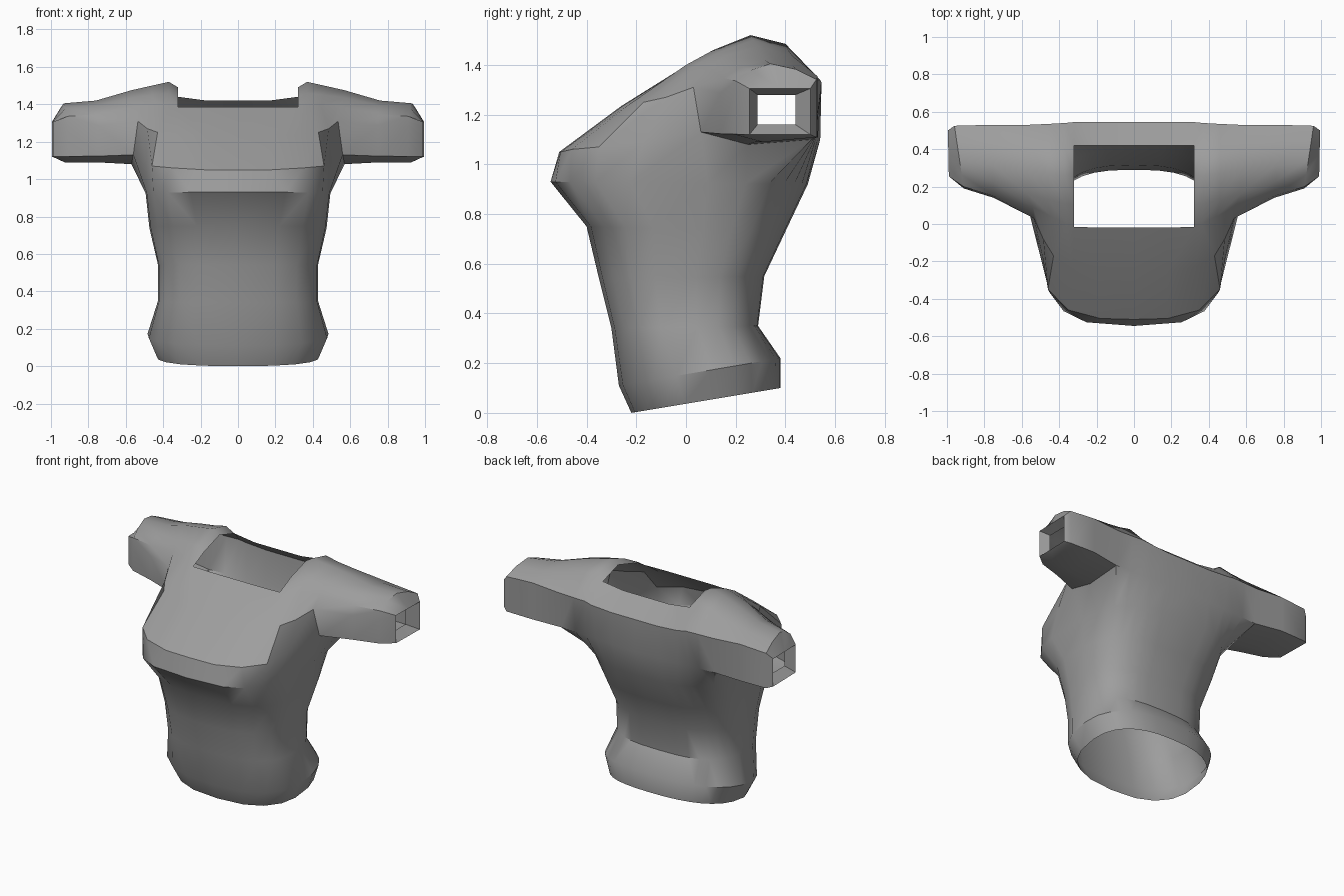
import bpy, bmesh
from math import radians, sin, cos, copysign

if "Cube" in bpy.data.objects:
    bpy.data.objects.remove(bpy.data.objects["Cube"])

bm = bmesh.new()


def ring(points):
    return [bm.verts.new(p) for p in points]


def bridge(a, b, closed=False):
    n = len(a)
    for i in range(n if closed else n - 1):
        j = (i + 1) % n
        bm.faces.new((a[i], a[j], b[j], b[i]))


# Torso: half loops from front centre to back centre, tilted front to back
ANGLES = [0, 20, 40, 60, 78, 95, 110, 124, 136, 147, 158, 169, 180]


def torso_ring(yf, zf, yb, zb, half_width, power):
    pts = []
    for a in ANGLES:
        c, s = cos(radians(a)), sin(radians(a))
        t = (1 - copysign(abs(c) ** power, c)) / 2
        x = half_width * s ** power if 0 < a < 180 else 0
        pts.append((x, yf + (yb - yf) * t, zf + (zb - zf) * t))
    return ring(pts)


torso = [torso_ring(*r) for r in (
    (-.22, 0, .38, .10, .435, .8),
    (-.27, .11, .38, .22, .485, .8),
    (-.30, .34, .29, .35, .43, .72),
    (-.35, .54, .315, .55, .43, .72),
    (-.40, .75, .40, .73, .475, .72),
    (-.545, .93, .49, .92, .495, .62))]

# Chest loop at armpit height
COLS = [0, .17, .32, .37, .46, .57]
front = [(0, -.51, 1.05), (.18, -.505, 1.05), (.35, -.46, 1.06),
         (.46, -.35, 1.07), (.49, -.17, 1.09), (.56, .06, 1.13)]
back = [(x, .54 - .06 * x, 1.10) for x in (.57, .46, .38, .30, .17, 0)]
chest = ring(front + [(.57, .25, 1.08)] + back)
torso.append(chest)
for lower, upper in zip(torso, torso[1:]):
    bridge(lower, upper)


# Yoke: rows running from the chest over the shoulder to the back
def row(xs, ys, zs):
    return ring(zip(xs, ys, zs))


upper_chest = row([0, .18, .33, .43, .485, .535],
                  [-.26, -.255, -.23, -.17, -.08, .03],
                  [1.235, 1.235, 1.24, 1.25, 1.27, 1.31])
neck_front = row([0, .17, .32, .36, .44, .54],
                 [-.02, -.02, -.015, 0, .04, .09],
                 [1.385, 1.385, 1.385, 1.40, 1.40, 1.39])
shoulder_front = row(COLS[2:], [.10, .11, .13, .16], [1.44, 1.46, 1.45, 1.435])
shoulder_top = row(COLS[2:], [.26, .26, .27, .29], [1.49, 1.52, 1.50, 1.475])
neck_back = row(COLS, [.42, .42, .42, .40, .41, .43],
                [1.42, 1.42, 1.44, 1.485, 1.46, 1.435])
upper_back = row(COLS, [.545, .545, .545, .54, .535, .53],
                 [1.32, 1.32, 1.33, 1.34, 1.34, 1.34])
bridge(chest[:6], upper_chest)
bridge(upper_chest, neck_front)
bridge(neck_front[2:], shoulder_front)
bridge(shoulder_front, shoulder_top)
bridge(shoulder_top, neck_back[2:])
bridge(neck_back, upper_back)
bridge(upper_back, chest[:6:-1])

# Sleeve: armhole loop lofted outward, then turned in at the square cuff
ROUND = [(0, .1), (0, .6), (.03, .78), (.22, .92), (.45, 1),
         (.75, .93), (1, .8), (1, .06), (.35, 0)]
SQUARE = [(0, 0), (0, .5), (0, 1), (.25, 1), (.5, 1),
          (.75, 1), (1, 1), (1, 0), (.5, 0)]
loop = [r[-1] for r in (chest[:6], upper_chest, neck_front, shoulder_front,
                        shoulder_top, neck_back, upper_back)]
loop += [chest[7], chest[6]]
for shape, x, lean, y0, y1, z0, z1 in (
        (ROUND, .75, .02, .14, .53, 1.09, 1.42),
        (ROUND, .91, .05, .19, .525, 1.09, 1.405),
        (SQUARE, .99, .005, .255, .50, 1.12, 1.305),
        (SQUARE, .93, 0, .288, .44, 1.16, 1.28)):
    nxt = ring((x + lean * u, y0 + (y1 - y0) * u, z0 + (z1 - z0) * v)
               for u, v in shape)
    bridge(loop, nxt, closed=True)
    loop = nxt

bmesh.ops.recalc_face_normals(bm, faces=bm.faces)
mesh = bpy.data.meshes.new("shirt")
bm.to_mesh(mesh)
bm.free()
shirt = bpy.data.objects.new("shirt", mesh)
bpy.context.collection.objects.link(shirt)
bpy.context.view_layer.objects.active = shirt
shirt.select_set(True)

# Dark grey cloth
cloth = bpy.data.materials.new("cloth")
cloth.diffuse_color = (.34, .34, .34, 1)
cloth.use_nodes = True
cloth.node_tree.nodes["Principled BSDF"].inputs["Base Color"].default_value = cloth.diffuse_color
mesh.materials.append(cloth)

# Mirror the half shirt and keep hard creases
mirror = shirt.modifiers.new("mirror", 'MIRROR')
mirror.use_clip = True
bpy.ops.object.modifier_apply(modifier="mirror")
bpy.ops.object.shade_smooth_by_angle(angle=radians(38))
